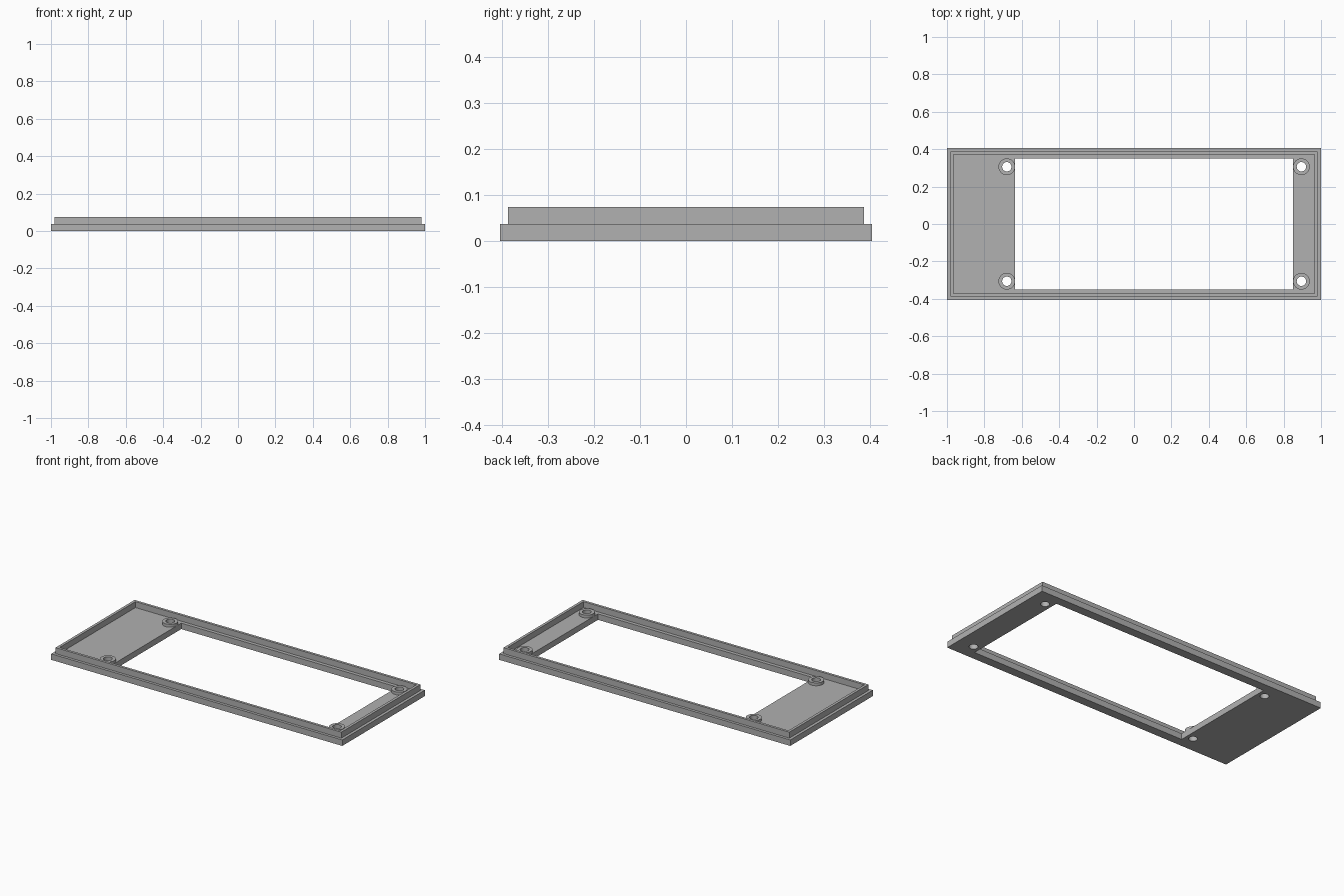
import bpy

cube = bpy.data.objects.get("Cube")
if cube:
    bpy.data.objects.remove(cube, do_unlink=True)

grey = bpy.data.materials.new("mid grey")
grey.use_nodes = True
GREY = (0.44, 0.44, 0.44, 1)
grey.diffuse_color = GREY
grey.node_tree.nodes["Principled BSDF"].inputs["Base Color"].default_value = GREY


def block(name, x0, x1, y, z0, z1):
    """Box symmetric in y."""
    bpy.ops.mesh.primitive_cube_add(size=1, location=((x0 + x1) / 2, 0, (z0 + z1) / 2))
    ob = bpy.context.object
    ob.name = name
    ob.scale = (x1 - x0, 2 * y, z1 - z0)
    bpy.ops.object.transform_apply(location=True, rotation=False, scale=True)
    ob.data.materials.append(grey)
    return ob


def disc(name, x, y, r, z0, z1):
    bpy.ops.mesh.primitive_cylinder_add(vertices=48, radius=r, depth=z1 - z0,
                                        location=(x, y, (z0 + z1) / 2))
    ob = bpy.context.object
    ob.name = name
    ob.data.materials.append(grey)
    return ob


def combine(target, other, operation):
    other.hide_render = True
    mod = target.modifiers.new(operation, "BOOLEAN")
    mod.operation = operation
    mod.solver = "EXACT"
    mod.object = other
    bpy.context.view_layer.objects.active = target
    bpy.ops.object.modifier_apply(modifier=mod.name)
    bpy.data.objects.remove(other, do_unlink=True)


FLOOR, TOP = 0.037, 0.074

# Base plate with a stepped rim around a shallow pocket
frame = block("bezel_frame", -1, 1, 0.405, 0, FLOOR)
combine(frame, block("rim", -0.982, 0.982, 0.388, 0.01, TOP), "UNION")
combine(frame, block("pocket", -0.965, 0.965, 0.372, FLOOR, 0.2), "DIFFERENCE")

# Off-centre window
combine(frame, block("window", -0.635, 0.85, 0.35, -0.1, 0.2), "DIFFERENCE")

# Screw bosses with through holes at the window corners
spots = [(x, y) for x in (-0.68, 0.895) for y in (-0.306, 0.306)]
for x, y in spots:
    combine(frame, disc("boss", x, y, 0.0445, 0.015, 0.055), "UNION")
for x, y in spots:
    combine(frame, disc("hole", x, y, 0.025, -0.1, 0.2), "DIFFERENCE")

# Round walls smooth, edges crisp
bpy.ops.object.select_all(action="DESELECT")
frame.select_set(True)
bpy.context.view_layer.objects.active = frame
bpy.ops.object.shade_smooth_by_angle()
